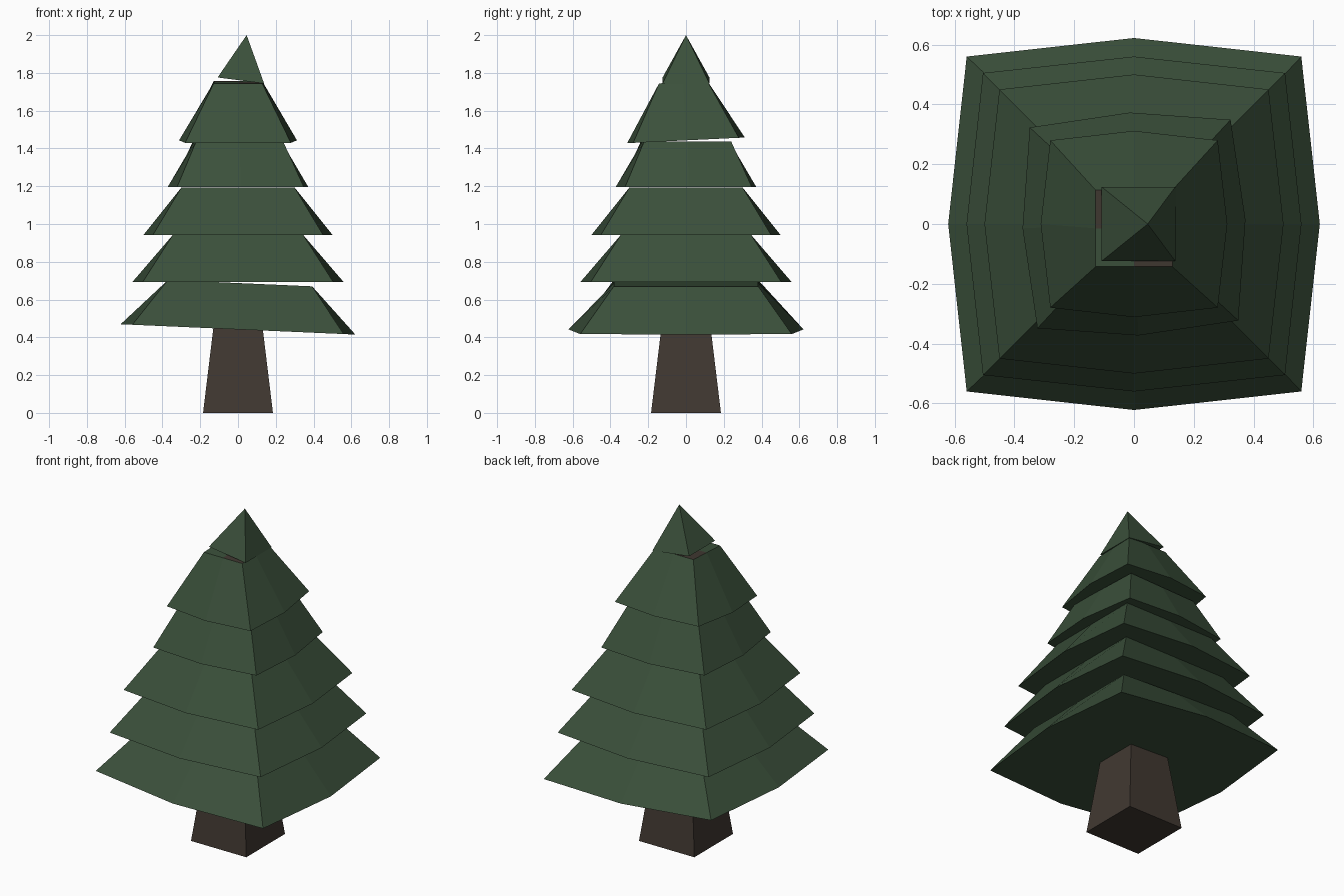
import bpy, bmesh
from math import atan, radians
from mathutils import Matrix, Vector

if "Cube" in bpy.data.objects:
    bpy.data.objects.remove(bpy.data.objects["Cube"])


def material(name, rgb):
    m = bpy.data.materials.new(name)
    m.diffuse_color = (*rgb, 1)
    m.use_nodes = True
    m.node_tree.nodes["Principled BSDF"].inputs["Base Color"].default_value = m.diffuse_color
    return m


GREEN = material("needle green", (0.043, 0.080, 0.043))
BROWN = material("bark brown", (0.052, 0.040, 0.031))


def ring(bm, corner, mid, z):
    # square with a vertex in the middle of each side, optionally bulging out
    pts = [(-corner, -corner), (0, -mid), (corner, -corner), (mid, 0),
           (corner, corner), (0, mid), (-corner, corner), (-mid, 0)]
    return [bm.verts.new((x, y, z)) for x, y in pts]


def finish(bm, name, mats, matrix=Matrix()):
    bmesh.ops.recalc_face_normals(bm, faces=bm.faces)
    mesh = bpy.data.meshes.new(name)
    bm.to_mesh(mesh)
    bm.free()
    for m in mats:
        mesh.materials.append(m)
    mesh.transform(matrix)
    ob = bpy.data.objects.new(name, mesh)
    bpy.context.collection.objects.link(ob)


def square_cone(name, r1, r2, depth, mat, matrix):
    bm = bmesh.new()
    s = 2 ** 0.5
    bmesh.ops.create_cone(bm, cap_ends=True, segments=4, radius1=r1 * s,
                          radius2=r2 * s, depth=depth,
                          matrix=Matrix.Translation((0, 0, depth / 2)) @ Matrix.Rotation(radians(45), 4, 'Z'))
    finish(bm, name, [mat], matrix)


def tier(name, corner, mid, top, z, height, rot=(0, 0, 0), bark_cap=False):
    bm = bmesh.new()
    lo, hi = ring(bm, corner, mid, 0), ring(bm, top, top, height)
    for i in range(8):
        j = (i + 1) % 8
        bm.faces.new((lo[i], lo[j], hi[j], hi[i]))
    bm.faces.new(lo[::-1])
    # top cap in four quarters, two of which may show bark
    c = bm.verts.new((0, 0, height))
    for i in range(0, 8, 2):
        f = bm.faces.new((c, hi[i - 1], hi[i], hi[(i + 1) % 8]))
        f.material_index = int(bark_cap and hi[i].co.x * hi[i].co.y < 0)
    r = Matrix.Rotation(rot[2], 4, 'Z') @ Matrix.Rotation(rot[1], 4, 'Y') @ Matrix.Rotation(rot[0], 4, 'X')
    finish(bm, name, [GREEN, BROWN], Matrix.Translation((0, 0, z)) @ r)


# trunk
square_cone("trunk", 0.185, 0.128, 0.47, BROWN, Matrix())

# branch tiers, bottom to top
tier("branches_1", 0.56, 0.622, 0.382, 0.442, 0.245, (0, atan(0.044), 0))
tier("branches_2", 0.505, 0.56, 0.345, 0.692, 0.25)
tier("branches_3", 0.45, 0.50, 0.30, 0.943, 0.25)
tier("branches_4", 0.336, 0.373, 0.23, 1.195, 0.243, (0, 0, radians(2.2)))
tier("branches_5", 0.28, 0.312, 0.128, 1.443, 0.308, (atan(0.048), 0, 0), True)

# leaning tip
square_cone("tree_tip", 0.124, 0, 0.242, GREEN,
            Matrix.Translation((0.015, 0, 1.76)) @ Matrix.Rotation(radians(7.3), 4, 'Y'))
